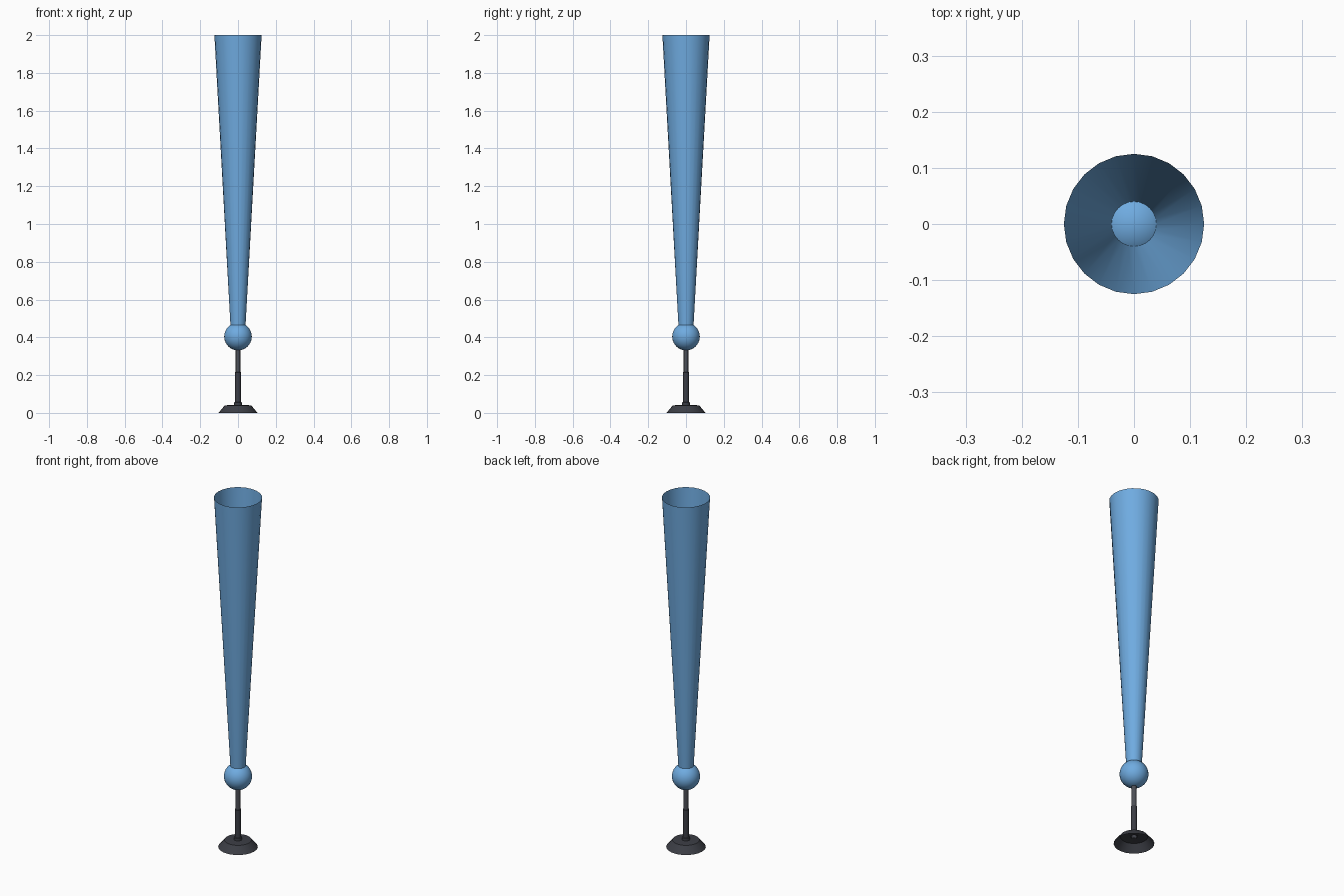
import bpy, bmesh, math

if "Cube" in bpy.data.objects:
    bpy.data.objects.remove(bpy.data.objects["Cube"])


def material(name, rgb):
    m = bpy.data.materials.new(name)
    m.diffuse_color = (*rgb, 1)
    m.use_nodes = True
    m.node_tree.nodes["Principled BSDF"].inputs["Base Color"].default_value = m.diffuse_color
    return m


blue = material("sky_blue", (0.16, 0.41, 0.75))
dark = material("dark_grey", (0.045, 0.048, 0.06))
grey = material("mid_grey", (0.075, 0.08, 0.095))


def lathe(name, profile, mat, segments=24):
    """Revolve (radius, height) points around z, leaving the ends open."""
    bm = bmesh.new()
    rings = [[bm.verts.new((r * math.cos(2 * math.pi * i / segments),
                            r * math.sin(2 * math.pi * i / segments), z))
              for i in range(segments)] for r, z in profile]
    for a, b in zip(rings, rings[1:]):
        for i in range(segments):
            j = (i + 1) % segments
            bm.faces.new((a[i], a[j], b[j], b[i]))
    finish(name, bm, mat)


def finish(name, bm, mat):
    me = bpy.data.meshes.new(name)
    bm.to_mesh(me)
    bm.free()
    me.materials.append(mat)
    ob = bpy.data.objects.new(name, me)
    bpy.context.collection.objects.link(ob)
    bpy.context.view_layer.objects.active = ob
    ob.select_set(True)
    bpy.ops.object.shade_smooth_by_angle(angle=math.radians(35))
    ob.select_set(False)


# Hollow foot, open underneath
lathe("foot", [(0.103, 0), (0.07, 0.04), (0.014, 0.042)], dark)
# Collar and two-stage stem
lathe("collar", [(0.02, 0.04), (0.02, 0.056), (0.014, 0.058)], dark)
lathe("lower_stem", [(0.0155, 0.04), (0.0155, 0.215), (0.011, 0.216)], dark)
lathe("upper_stem", [(0.012, 0.21), (0.012, 0.345)], grey)

# Ball joint
bm = bmesh.new()
bmesh.ops.create_uvsphere(bm, u_segments=32, v_segments=20, radius=0.073)
bmesh.ops.translate(bm, verts=bm.verts, vec=(0, 0, 0.404))
finish("ball", bm, blue)

# Long flared tube, open at the top
lathe("flute", [(0.04, 0.465), (0.125, 2.0)], blue)
